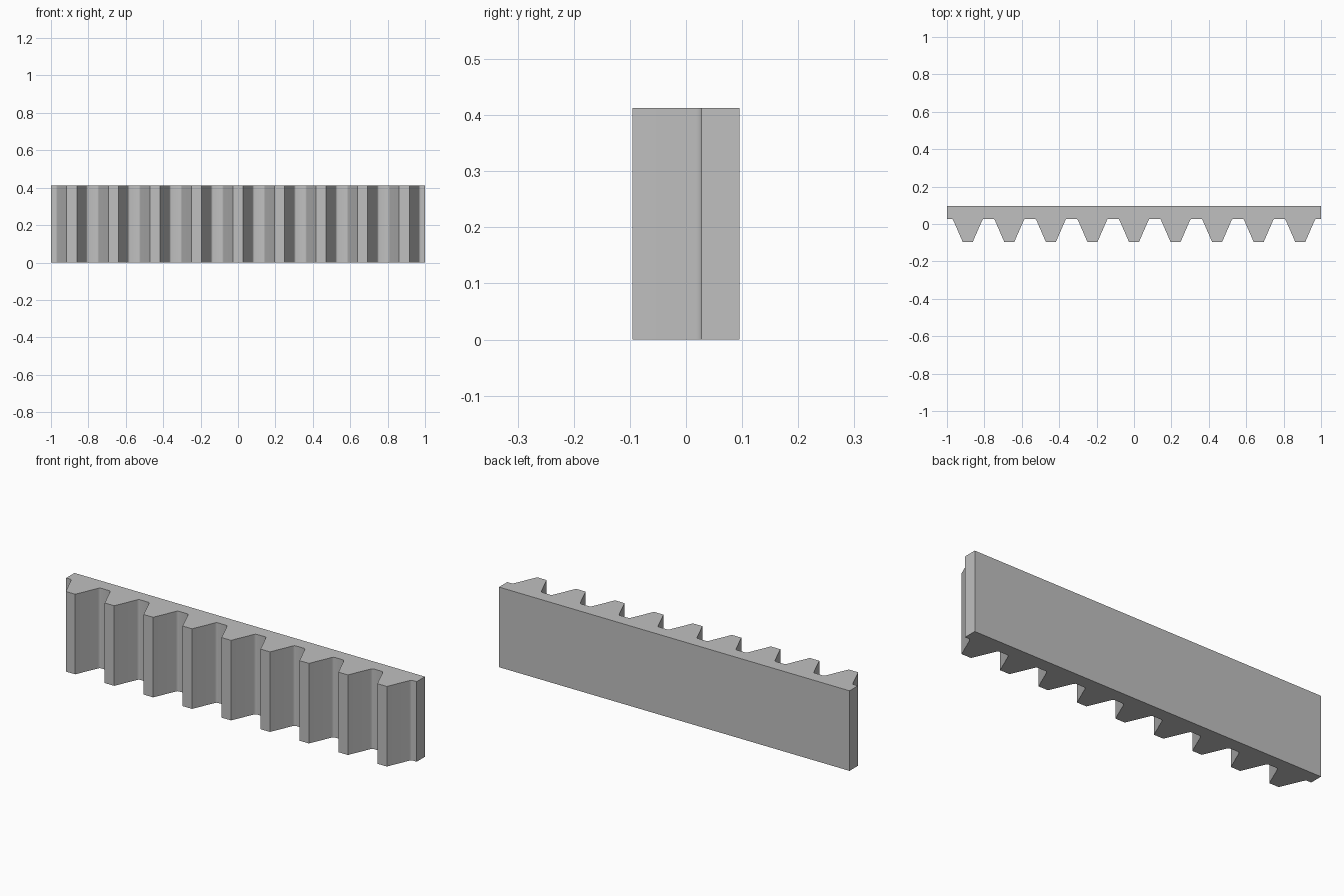
import bpy, bmesh

if "Cube" in bpy.data.objects:
    bpy.data.objects.remove(bpy.data.objects["Cube"])

TEETH = 9
PITCH = 2.0 / TEETH
HEIGHT = 0.413
BACK, ROOT, TIP = 0.0955, 0.028, -0.0955

# Half of one tooth, tip to root, with a small root fillet (offset from centre, y)
HALF = [(0.027, TIP), (0.0765, 0.018), (0.0795, 0.0235), (0.083, 0.0268), (0.088, ROOT)]

# Outline of the whole rack seen from above
outline = [(1, BACK), (-1, BACK), (-1, ROOT)]
for i in range(TEETH):
    cx = -1 + PITCH * (i + 0.5)
    outline += [(cx - dx, y) for dx, y in reversed(HALF)]
    outline += [(cx + dx, y) for dx, y in HALF]
outline.append((1, ROOT))

# Extrude the outline upward
bm = bmesh.new()
face = bm.faces.new([bm.verts.new((x, y, 0)) for x, y in outline])
top = bmesh.ops.extrude_face_region(bm, geom=[face])
verts = [g for g in top["geom"] if isinstance(g, bmesh.types.BMVert)]
bmesh.ops.translate(bm, verts=verts, vec=(0, 0, HEIGHT))
bmesh.ops.recalc_face_normals(bm, faces=bm.faces)
mesh = bpy.data.meshes.new("gear_rack")
bm.to_mesh(mesh)
bm.free()

rack = bpy.data.objects.new("gear_rack", mesh)
bpy.context.collection.objects.link(rack)

# Plain grey finish
grey = bpy.data.materials.new("light_grey")
grey.diffuse_color = (0.53, 0.53, 0.53, 1)
grey.use_nodes = True
grey.node_tree.nodes["Principled BSDF"].inputs["Base Color"].default_value = grey.diffuse_color
mesh.materials.append(grey)

# Smooth only the root fillets
bpy.context.view_layer.objects.active = rack
rack.select_set(True)
bpy.ops.object.shade_smooth_by_angle(angle=0.56)
